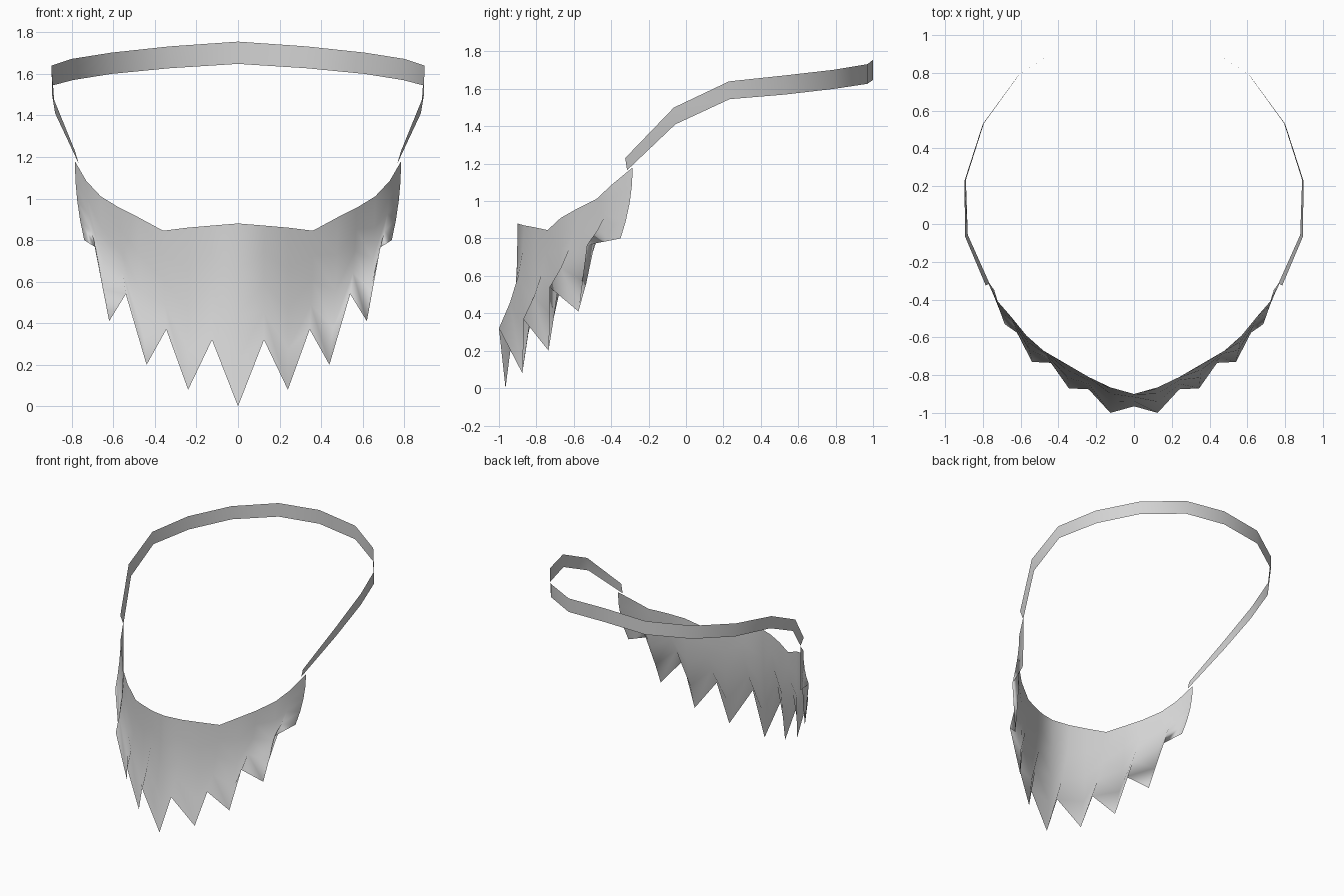
import bpy, math

if "Cube" in bpy.data.objects:
    bpy.data.objects.remove(bpy.data.objects["Cube"])

cloth = bpy.data.materials.new("grey cloth")
cloth.diffuse_color = (0.65, 0.65, 0.65, 1)
cloth.use_nodes = True
cloth.node_tree.nodes["Principled BSDF"].inputs["Base Color"].default_value = cloth.diffuse_color


def sheet(name, columns):
    """Quad sheet from columns (each listed top to bottom), counterclockwise seen from above."""
    rows = len(columns[0])
    verts = [p for col in columns for p in col]
    faces = []
    for i in range(len(columns) - 1):
        for j in range(rows - 1):
            a, b = i * rows + j, (i + 1) * rows + j
            faces.append((a, a + 1, b + 1, b))
    mesh = bpy.data.meshes.new(name)
    mesh.from_pydata(verts, [], faces)
    mesh.materials.append(cloth)
    mesh.shade_smooth()
    obj = bpy.data.objects.new(name, mesh)
    bpy.context.collection.objects.link(obj)
    return obj


def flip(col):
    return [(-x, y, z) for x, y, z in col]


# Face cloth: top edge point and hem point of each pleat, from centre to right end
pleats = [
    ((0.000, -0.900, 0.880), (0.000, -0.965, 0.000)),
    ((0.125, -0.865, 0.870), (0.125, -1.000, 0.320)),
    ((0.240, -0.810, 0.860), (0.240, -0.875, 0.080)),
    ((0.360, -0.740, 0.845), (0.345, -0.870, 0.370)),
    ((0.480, -0.670, 0.910), (0.440, -0.735, 0.200)),
    ((0.570, -0.590, 0.955), (0.540, -0.730, 0.540)),
    ((0.660, -0.480, 1.010), (0.620, -0.575, 0.410)),
    ((0.730, -0.400, 1.085), (0.685, -0.530, 0.765)),
    ((0.785, -0.285, 1.180), (0.740, -0.350, 0.800)),
]


def drape(top, hem, steps=4):
    # falls straight at the top and flares towards the hem
    col = []
    for k in range(steps + 1):
        t = k / steps
        x, y = (top[i] + (hem[i] - top[i]) * t * t for i in (0, 1))
        col.append((x, y, top[2] + (hem[2] - top[2]) * t))
    return col


right = [drape(a, b) for a, b in pleats]
sheet("face_cloth", [flip(c) for c in right[:0:-1]] + right)

# Head strap: x, y, top z, bottom z, inward lean of the lower edge
band = [
    (0.785, -0.325, 1.230, 1.165, 0.020),
    (0.895, -0.065, 1.500, 1.410, 0.015),
    (0.897, 0.230, 1.640, 1.545, 0.007),
    (0.800, 0.530, 1.672, 1.570, 0.005),
    (0.610, 0.790, 1.702, 1.600, 0.002),
    (0.330, 0.970, 1.732, 1.627, 0.0),
    (0.000, 1.000, 1.755, 1.648, 0.0),
]
half = [[(x, y, zt), (x - lean, y + lean / 2, zb)] for x, y, zt, zb, lean in band]
sheet("head_strap", half + [flip(c) for c in half[-2::-1]])
